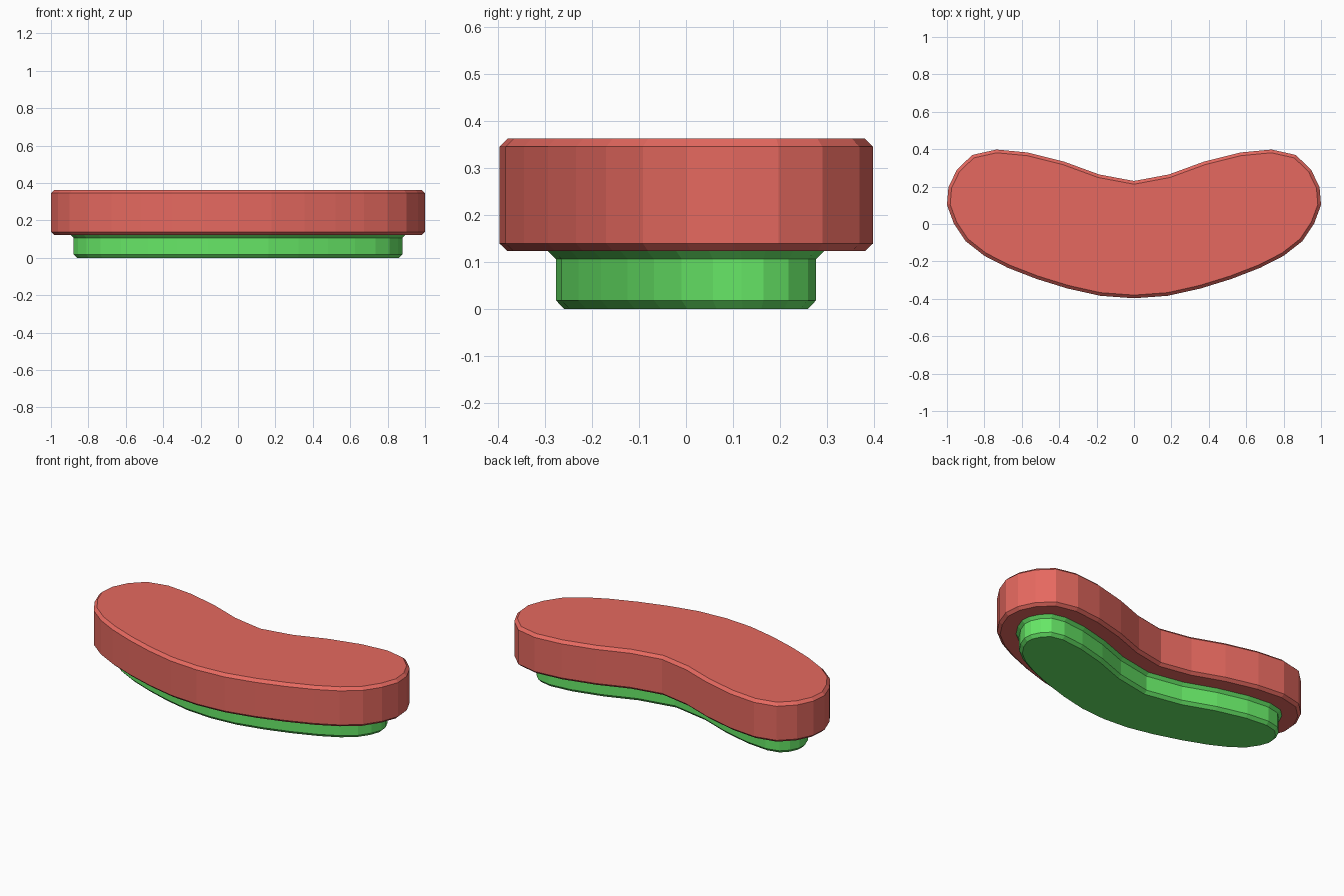
import bpy, bmesh
from mathutils import Vector

if "Cube" in bpy.data.objects:
    bpy.data.objects.remove(bpy.data.objects["Cube"])

# Right half of the kidney outline, from back centre round to front centre
HALF = [(0, .23), (.187, .265), (.373, .333), (.567, .382), (.735, .398), (.865, .369),
        (.947, .29), (.992, .197), (1.0, .102), (.963, .002), (.90, -.092), (.80, -.17),
        (.675, -.234), (.52, -.294), (.355, -.345), (.18, -.384), (0, -.397)]
OUTLINE = [Vector(p) for p in HALF] + [Vector((-x, y)) for x, y in HALF[-2:0:-1]]


def inset(points, d):
    """Mitred inward offset of a clockwise outline."""
    result = []
    for i, p in enumerate(points):
        a = (p - points[i - 1]).normalized()
        b = (points[(i + 1) % len(points)] - p).normalized()
        na, nb = Vector((a.y, -a.x)), Vector((b.y, -b.x))
        result.append(p + (na + nb) * d / (1 + na.dot(nb)))
    return result


def slab(name, rings, color):
    """Stack of (inset, height) rings, bridged and capped."""
    bm = bmesh.new()
    loops = [[bm.verts.new((p.x, p.y, z)) for p in inset(OUTLINE, d)] for d, z in rings]
    n = len(OUTLINE)
    for low, high in zip(loops, loops[1:]):
        for i in range(n):
            j = (i + 1) % n
            bm.faces.new((low[i], low[j], high[j], high[i]))
    bm.faces.new(loops[0])
    bm.faces.new(loops[-1])
    bmesh.ops.recalc_face_normals(bm, faces=bm.faces)
    mesh = bpy.data.meshes.new(name)
    bm.to_mesh(mesh)
    bm.free()
    mat = bpy.data.materials.new(name + "_colour")
    mat.diffuse_color = color
    mat.use_nodes = True
    mat.node_tree.nodes["Principled BSDF"].inputs["Base Color"].default_value = mat.diffuse_color
    mesh.materials.append(mat)
    bpy.context.collection.objects.link(bpy.data.objects.new(name, mesh))


# Recessed plinth, chamfered at the floor and flared under the seat
slab("plinth", [(.137, 0), (.12, .018), (.12, .106), (.103, .123)], (.135, .8, .135, 1))
# Chamfered seat cushion
slab("seat_cushion", [(.017, .123), (0, .139), (0, .345), (.017, .362)], (.79, .141, .116, 1))
